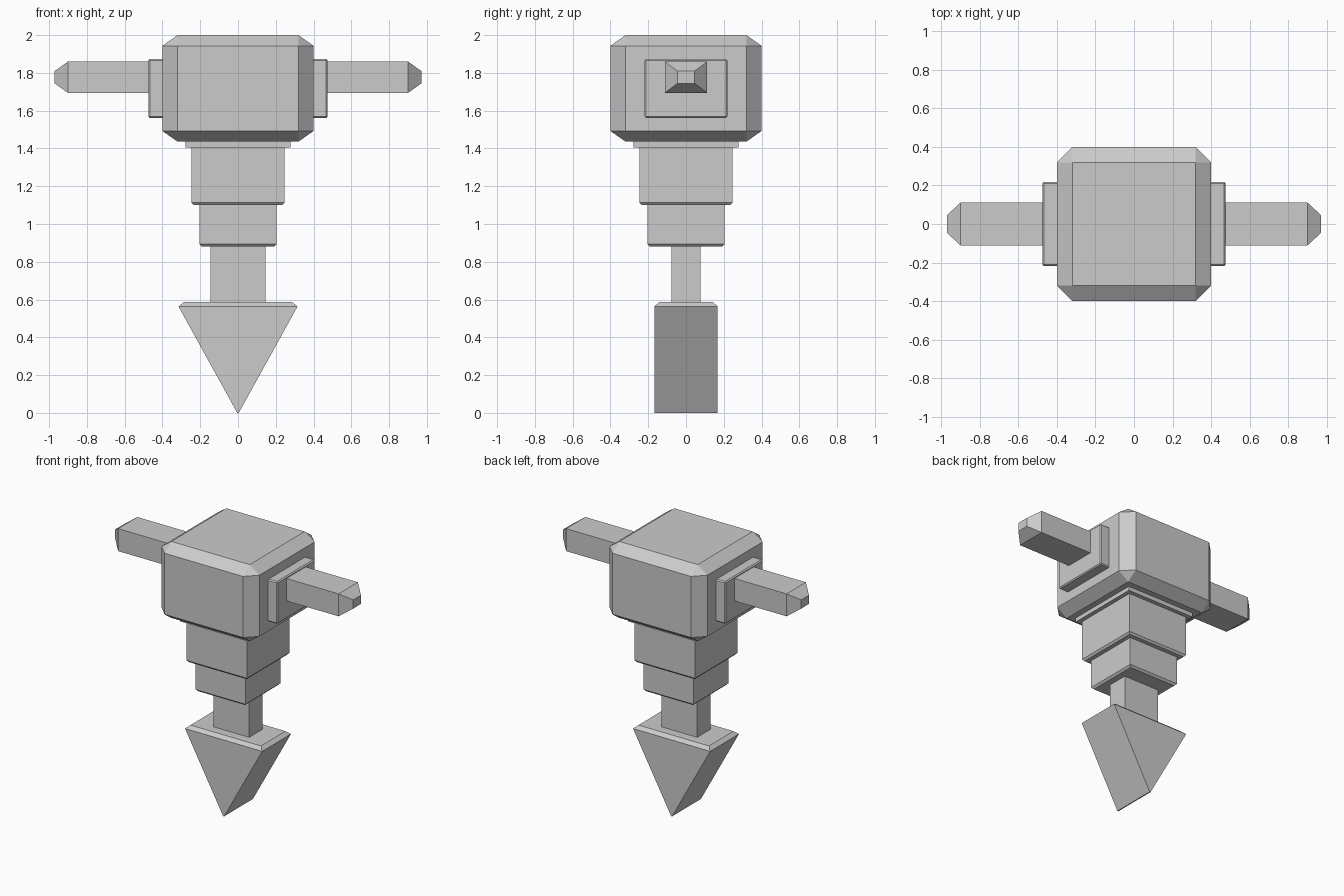
import bpy, bmesh
from mathutils import Matrix

if "Cube" in bpy.data.objects:
    bpy.data.objects.remove(bpy.data.objects["Cube"])


def finish(name, bm):
    bmesh.ops.recalc_face_normals(bm, faces=bm.faces[:])
    mesh = bpy.data.meshes.new(name)
    bm.to_mesh(mesh)
    bm.free()
    obj = bpy.data.objects.new(name, mesh)
    bpy.context.collection.objects.link(obj)
    return obj


def box(name, centre, size, bevel=0.0, scale_z=1.0):
    """Box with chamfered edges; scale_z squashes the chamfers as well."""
    bm = bmesh.new()
    bmesh.ops.create_cube(bm, size=1.0, matrix=Matrix.Diagonal((*size, 1)))
    if bevel:
        bmesh.ops.bevel(bm, geom=bm.edges[:], offset=bevel, segments=1,
                        affect='EDGES', profile=0.5)
    bmesh.ops.transform(bm, verts=bm.verts[:], matrix=Matrix.Translation(centre)
                        @ Matrix.Diagonal((1, 1, scale_z, 1)))
    return finish(name, bm)


def loft(name, sections, matrix=Matrix()):
    """Stack of rectangles (half x, half y, height), capped at both ends."""
    bm = bmesh.new()
    rings = [[bm.verts.new(matrix @ Matrix.Translation((sx * hx, sy * hy, z)).translation)
              for sx, sy in ((-1, -1), (1, -1), (1, 1), (-1, 1))]
             for hx, hy, z in sections]
    for a, b in zip(rings, rings[1:]):
        for i in range(4):
            j = (i + 1) % 4
            bm.faces.new((a[i], a[j], b[j], b[i]))
    bm.faces.new(rings[0])
    bm.faces.new(rings[-1])
    return finish(name, bm)


# motor housing
box("housing", (0, 0, 1.718), (0.8, 0.8, 0.8), 0.08, 0.705)

# side plates and handles
for side, sx in (("left", -1), ("right", 1)):
    box(f"{side}_plate", (sx * 0.43, 0, 1.718), (0.09, 0.438, 0.312), 0.008)
    along_x = Matrix(((0, 0, sx, 0), (0, 1, 0, 0), (1, 0, 0, 1.777), (0, 0, 0, 1)))
    loft(f"{side}_handle", [(0.083, 0.112, 0.46), (0.083, 0.112, 0.9),
                            (0.032, 0.045, 0.972)], along_x)

# collar and stepped neck
box("collar", (0, 0, 1.4275), (0.555, 0.555, 0.045))
loft("upper_neck", [(0.235, 0.235, 1.1), (0.247, 0.247, 1.114), (0.247, 0.247, 1.41)])
loft("lower_neck", [(0.19, 0.19, 0.88), (0.204, 0.204, 0.894), (0.204, 0.204, 1.105)])

# shaft and chisel blade
box("shaft", (0, 0, 0.735), (0.29, 0.154, 0.31))
loft("chisel", [(0.004, 0.168, 0), (0.315, 0.168, 0.563), (0.288, 0.143, 0.586)])
